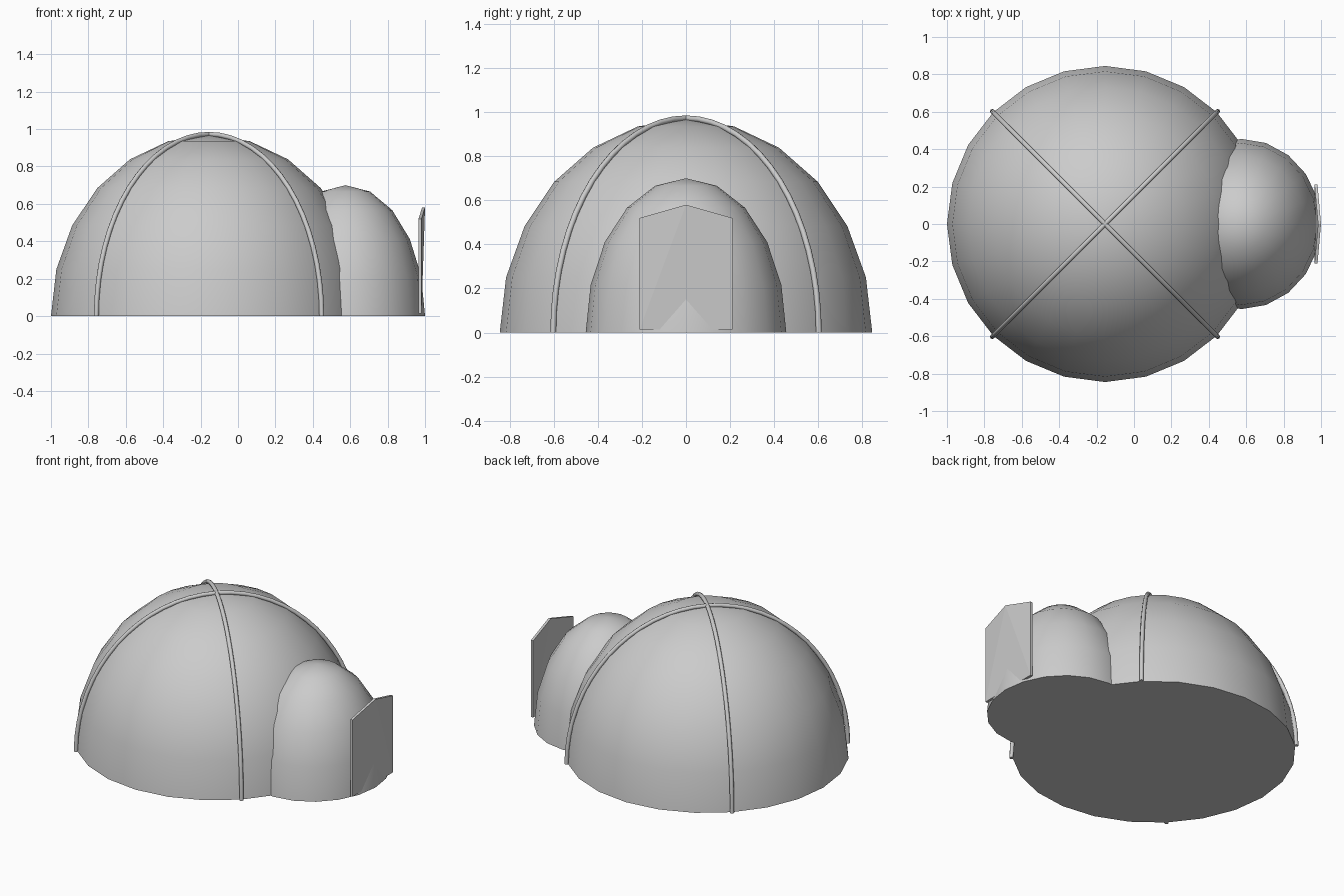
import bpy, bmesh
from math import pi, sin, cos, radians
from mathutils import Matrix

cube = bpy.data.objects.get("Cube")
if cube:
    bpy.data.objects.remove(cube, do_unlink=True)

DOME_X = -0.155

fabric = bpy.data.materials.new("grey_fabric")
fabric.use_nodes = True
grey = (0.6, 0.6, 0.6, 1)
fabric.diffuse_color = grey
fabric.node_tree.nodes["Principled BSDF"].inputs["Base Color"].default_value = grey


def add_object(name, bm, smooth_angle=None):
    bmesh.ops.recalc_face_normals(bm, faces=bm.faces)
    mesh = bpy.data.meshes.new(name)
    bm.to_mesh(mesh)
    bm.free()
    mesh.materials.append(fabric)
    obj = bpy.data.objects.new(name, mesh)
    bpy.context.collection.objects.link(obj)
    if smooth_angle:
        bpy.ops.object.select_all(action="DESELECT")
        obj.select_set(True)
        bpy.context.view_layer.objects.active = obj
        bpy.ops.object.shade_smooth_by_angle(angle=radians(smooth_angle))
    return obj


def half_ellipsoid(name, x, radii, segments):
    """Upper half of a scaled sphere, closed by a flat floor."""
    bm = bmesh.new()
    bmesh.ops.create_uvsphere(bm, u_segments=segments, v_segments=segments // 2, radius=1)
    geom = bm.verts[:] + bm.edges[:] + bm.faces[:]
    bmesh.ops.bisect_plane(bm, geom=geom, dist=0.0001, plane_co=(0, 0, 0),
                           plane_no=(0, 0, 1), clear_inner=True)
    bmesh.ops.holes_fill(bm, edges=[e for e in bm.edges if e.is_boundary])
    bmesh.ops.scale(bm, vec=radii, verts=bm.verts)
    bmesh.ops.translate(bm, vec=(x, 0, 0), verts=bm.verts)
    return add_object(name, bm, 40)


def pole(name, angle, radius=0.852, height=0.972, tube=0.013, steps=32, sides=8):
    """Bent tube arching over the dome from ground to ground."""
    bm = bmesh.new()
    rings = []
    for i in range(steps + 1):
        t = pi * i / steps
        ring = []
        for j in range(sides):
            a = 2 * pi * j / sides
            out = tube * cos(a)
            ring.append(bm.verts.new(((radius + out) * cos(t), tube * sin(a),
                                      (height + out) * sin(t))))
        rings.append(ring)
    for low, high in zip(rings, rings[1:]):
        for j in range(sides):
            k = (j + 1) % sides
            bm.faces.new((low[j], low[k], high[k], high[j]))
    bm.faces.new(rings[0])
    bm.faces.new(rings[-1])
    bm.transform(Matrix.Translation((DOME_X, 0, 0)) @ Matrix.Rotation(angle, 4, "Z"))
    return add_object(name, bm, 50)


def door_panel(name):
    """Thin pointed panel whose peak leans outward."""
    outline = [(0, 0.58, 0.019), (0.21, 0.52, 0), (0.21, 0.015, 0),
               (-0.21, 0.015, 0), (-0.21, 0.52, 0)]
    bm = bmesh.new()
    back, front = [[bm.verts.new((x + lean, y, z)) for y, z, lean in outline]
                   for x in (0.965, 0.981)]
    for side in (back, front):
        for i in range(1, 4):
            bm.faces.new((side[0], side[i], side[i + 1]))
    for i in range(5):
        k = (i + 1) % 5
        bm.faces.new((back[i], back[k], front[k], front[i]))
    return add_object(name, bm)


# Main shelter and its rounded porch
half_ellipsoid("dome", DOME_X, (0.845, 0.845, 0.968), 24)
half_ellipsoid("porch", 0.575, (0.425, 0.455, 0.7), 20)

# Crossed support poles
pole("pole_a", pi / 4)
pole("pole_b", -pi / 4)

# Entrance
door_panel("door_panel")
